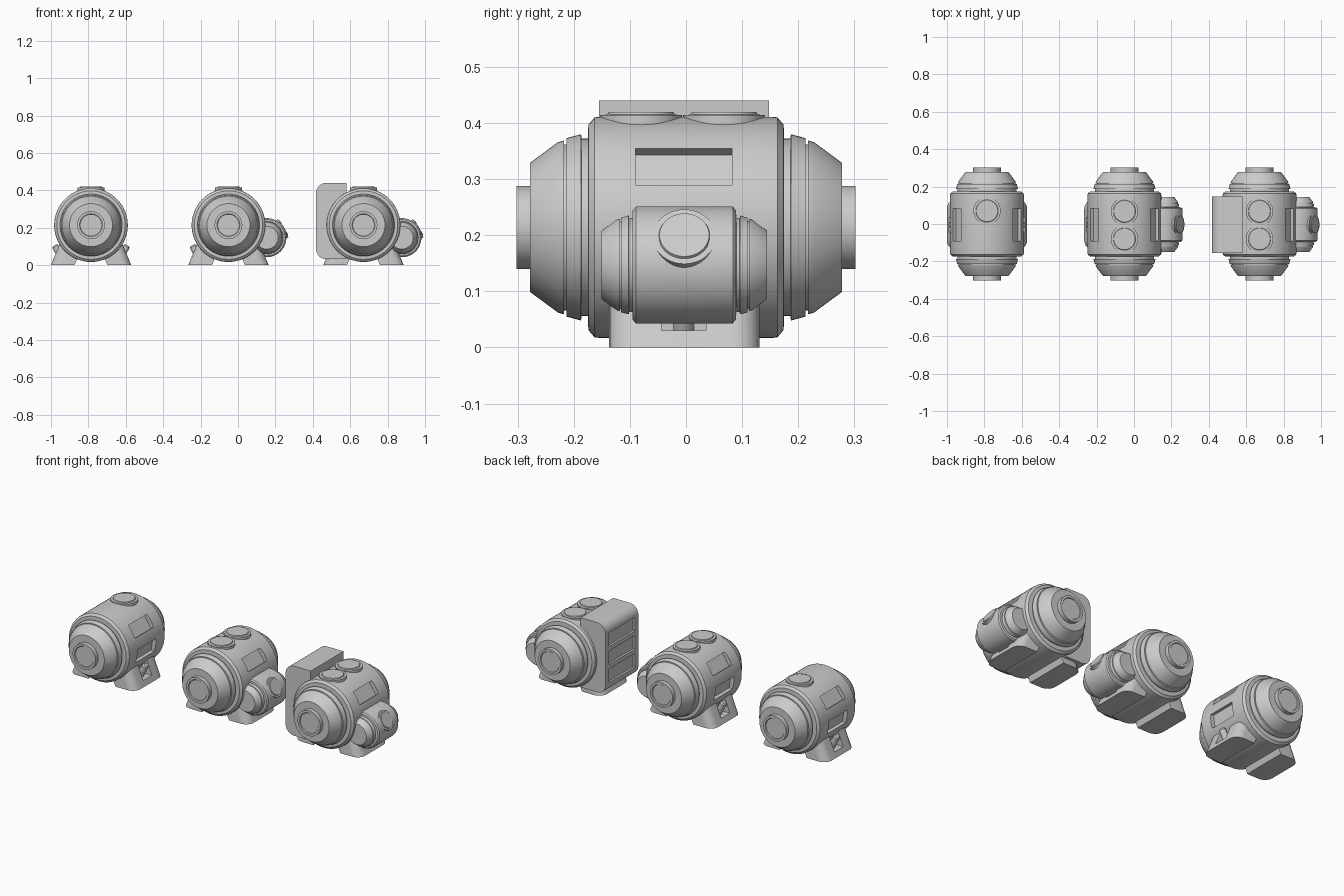
import bpy, bmesh, math
from mathutils import Matrix, Vector

if "Cube" in bpy.data.objects:
    bpy.data.objects.remove(bpy.data.objects["Cube"])

AXIS_Z = 0.214
BODY_R = 0.197


def finish(name, bm, smooth=True):
    bmesh.ops.recalc_face_normals(bm, faces=bm.faces)
    me = bpy.data.meshes.new(name)
    bm.to_mesh(me)
    bm.free()
    ob = bpy.data.objects.new(name, me)
    bpy.context.collection.objects.link(ob)
    if smooth:
        shade(ob)
    return ob


def shade(ob):
    bpy.ops.object.select_all(action='DESELECT')
    ob.select_set(True)
    bpy.context.view_layer.objects.active = ob
    bpy.ops.object.shade_smooth_by_angle(angle=math.radians(25))


def lathe(name, profile, origin, direction, segs=64):
    """Solid of revolution; profile is (radius, distance along direction)."""
    q = Vector(direction).to_track_quat('Z', 'Y').to_matrix().to_4x4()
    m = Matrix.Translation(origin) @ q
    bm = bmesh.new()
    rings = []
    for r, t in profile:
        rings.append([bm.verts.new(m @ Vector((r * math.cos(a), r * math.sin(a), t)))
                      for a in (2 * math.pi * i / segs for i in range(segs))])
    for a, b in zip(rings, rings[1:]):
        for i in range(segs):
            j = (i + 1) % segs
            bm.faces.new((a[i], a[j], b[j], b[i]))
    bm.faces.new(rings[0])
    bm.faces.new(rings[-1])
    return finish(name, bm)


def prism(name, pts, vec):
    """Closed polygon of 3D points extruded along vec."""
    bm = bmesh.new()
    f = bm.faces.new([bm.verts.new(p) for p in pts])
    ext = bmesh.ops.extrude_face_region(bm, geom=[f])
    bmesh.ops.translate(bm, vec=vec, verts=[v for v in ext['geom'] if isinstance(v, bmesh.types.BMVert)])
    return finish(name, bm)


def cut(ob, boxes):
    """Subtract oriented boxes, each given as (matrix, size)."""
    bm = bmesh.new()
    for m, size in boxes:
        bmesh.ops.create_cube(bm, size=1, matrix=m @ Matrix.Diagonal((*size, 1)))
    cutter = finish("cutter", bm, False)
    cutter.hide_render = True
    mod = ob.modifiers.new("recess", 'BOOLEAN')
    mod.operation, mod.solver, mod.object = 'DIFFERENCE', 'EXACT', cutter
    bpy.ops.object.select_all(action='DESELECT')
    ob.select_set(True)
    bpy.context.view_layer.objects.active = ob
    bpy.ops.object.modifier_move_to_index(modifier=mod.name, index=0)
    bpy.ops.object.modifier_apply(modifier=mod.name)
    bpy.data.objects.remove(cutter)
    shade(ob)


# Half profile of the stepped tank, from the middle outwards
TANK = [(.197, .155), (.196, .163), (.183, .174), (.158, .175), (.158, .186),
        (.166, .187), (.159, .213), (.148, .213), (.148, .217), (.155, .217),
        (.152, .228), (.115, .278)]
CAP = [(.074, .278), (.074, .302), (.061, .302), (.058, .298)]


def tank(name, centre, half, scale=1.0):
    prof = [(r, -t) for r, t in reversed(half)] + half
    return lathe(name, [(r * scale, t * scale) for r, t in prof], centre, (0, 1, 0))


def radial_box(cx, side, deg, floor, width, length):
    a = math.radians(deg)
    d = Vector((side * math.cos(a), 0, math.sin(a)))
    m = Matrix.Translation(Vector((cx, -.004, AXIS_Z)) + d * (floor + .05))
    return m @ Matrix.Rotation(-math.atan2(d.z, d.x), 4, 'Y'), (.1, length, width)


def foot(tag, cx, side):
    # Splayed foot with rounded outer corners, open slot and strut
    r = .05
    plan = [(.088, -.137)]
    for yc, start in ((-.137 + r, -90), (.131 - r, 0)):
        for i in range(7):
            a = math.radians(start + 15 * i)
            plan.append((.215 - r + r * math.cos(a), yc + r * math.sin(a)))
    plan.append((.088, .131))
    ob = prism(tag + "_foot", [(cx + side * x, y, 0) for x, y in plan], (-side * .054, 0, .13))
    m = Matrix.Translation((cx + side * .2, -.004, .09))
    cut(ob, [(m, (.09, .08, .12))])
    d = Vector((side * .035, 0, .068)).normalized()
    lathe(tag + "_strut", [(.018, 0), (.018, .075), (.012, .083)],
          (cx + side * .155, -.004, .033), d, 24)


def hatch(name, origin, direction, r, h):
    lathe(name, [(r, 0), (r, h - .006), (r * .82, h - .005), (r * .79, h)], origin, direction)


def module(tag, cx, hatches, pod):
    body = tank(tag + "_tank", (cx, 0, AXIS_Z), TANK + CAP)
    # Side windows; a pod replaces the lower right one
    boxes = []
    for side in (-1, 1):
        boxes.append(radial_box(cx, side, 34, .173, .078, .172))
        if not (pod and side == 1):
            boxes.append(radial_box(cx, side, -8, .173, .078, .172))
    cut(body, boxes)
    for i, y in enumerate(hatches):
        hatch(f"{tag}_top_hatch_{i}", (cx, y, AXIS_Z + .1), (0, 0, 1), .073, .106)
    for side, word in ((-1, "left"), (1, "right")):
        foot(f"{tag}_{word}", cx, side)
    if pod:
        c = (cx + .205, -.003, .147)
        tank(tag + "_side_pod", c, TANK, .53)
        hatch(tag + "_pod_hatch", c, (math.cos(math.pi / 6), 0, .5), .056, .107)


module("small_module", -.786, [.07], False)
module("middle_module", -.051, [-.08, .068], True)
module("large_module", .671, [-.08, .068], True)

# Equipment box on the left of the large module
x0, x1, z0, z1, r = .417, .58, .032, .44, .055
pts = [(x1, z0), (x1, z1)]
for zc, start in ((z1 - r, 90), (z0 + r, 180)):
    for i in range(9):
        a = math.radians(start + 90 * i / 8)
        pts.append((x0 + r + r * math.cos(a), zc + r * math.sin(a)))
locker = prism("equipment_box", [(x, -.155, z) for x, z in pts], (0, .303, 0))
cut(locker, [(Matrix.Translation((x0, -.003, z)), (.024, .24, .08)) for z in (.13, .236, .342)])
